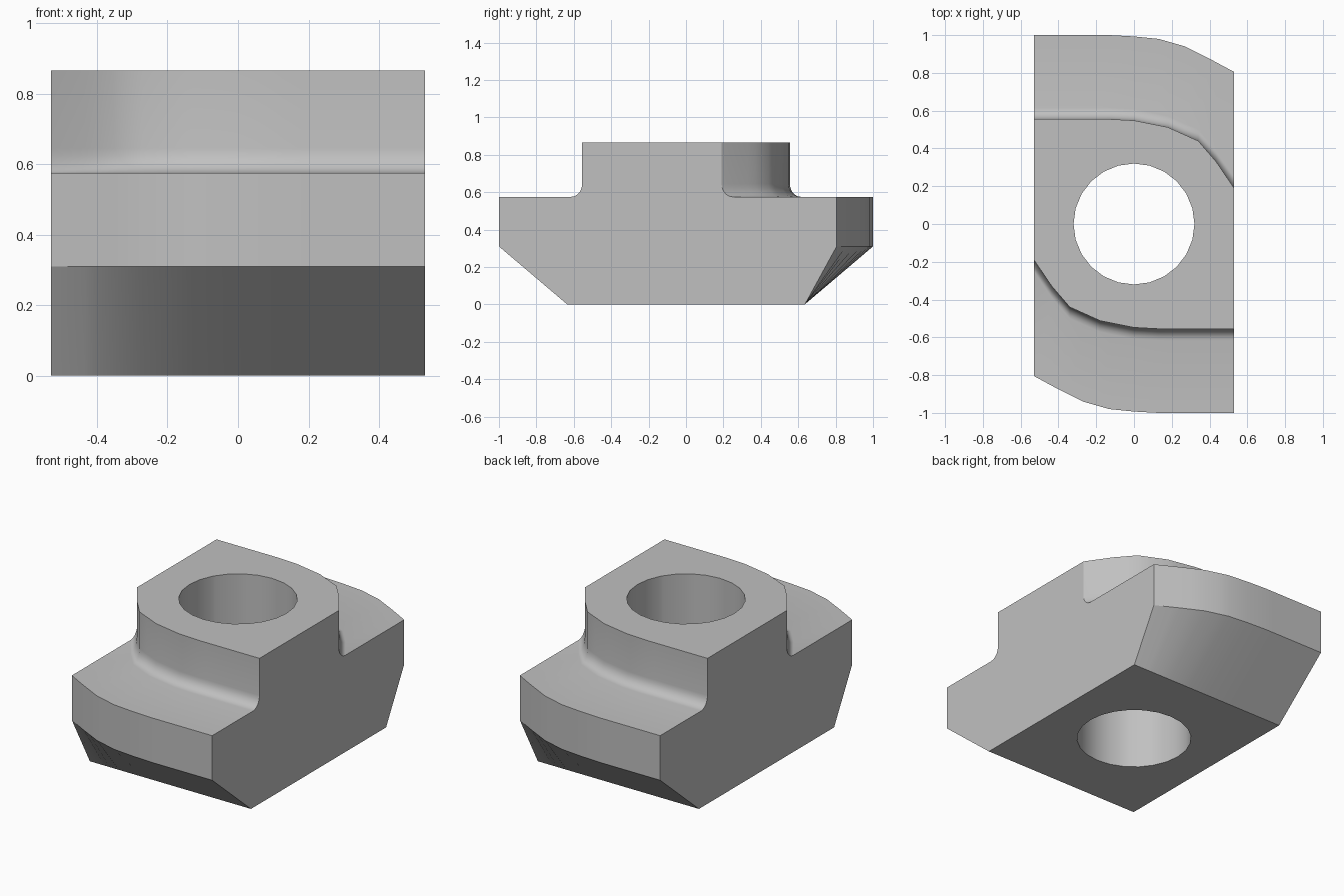
import bpy
import bmesh
import math

cube = bpy.data.objects.get("Cube")
if cube:
    bpy.data.objects.remove(cube, do_unlink=True)

HALF_WIDTH, HEIGHT = 0.53, 0.865
SHOULDER_Z, CHAMFER_Z, BOTTOM_Y = 0.575, 0.31, 0.635
FILLET_Y, FILLET_Z = 0.06, 0.07
HOLE_RADIUS = 0.32

# Plan outlines of the back edge: straight, then rounded towards +x
FLANGE = [(-HALF_WIDTH, 1), (-0.13, 1), (0, 0.993), (0.13, 0.98),
          (0.27, 0.94), (0.4, 0.875), (HALF_WIDTH, 0.805)]
NECK = [(-HALF_WIDTH, 0.555), (-0.13, 0.555), (0, 0.548), (0.18, 0.512),
        (0.34, 0.44), (0.435, 0.33), (HALF_WIDTH, 0.19)]


def outline(points, x):
    for (x0, y0), (x1, y1) in zip(points, points[1:]):
        if x <= x1:
            return y0 + (y1 - y0) * (x - x0) / (x1 - x0)
    return points[-1][1]


def half_section(x):
    """Back half of the cross-section, from the top down."""
    neck, flange = outline(NECK, x), outline(FLANGE, x)
    pts = [(neck, HEIGHT)]
    for i in range(6):
        a = math.pi / 2 * i / 5
        pts.append((neck + FILLET_Y * (1 - math.cos(a)),
                    SHOULDER_Z + FILLET_Z * (1 - math.sin(a))))
    return pts + [(flange, SHOULDER_Z), (flange, CHAMFER_Z), (BOTTOM_Y, 0)]


def section(x):
    front = [(-y, z) for y, z in reversed(half_section(-x))]
    return half_section(x) + front


# Nut body lofted across its width
stations = sorted({s * p[0] for p in FLANGE + NECK for s in (-1, 1)})
bm = bmesh.new()
rings = [[bm.verts.new((x, y, z)) for y, z in section(x)] for x in stations]
for a, b in zip(rings, rings[1:]):
    for i in range(len(a)):
        j = (i + 1) % len(a)
        bm.faces.new((a[i], a[j], b[j], b[i]))
bm.faces.new(rings[0])
bm.faces.new(rings[-1])
bmesh.ops.recalc_face_normals(bm, faces=bm.faces)
mesh = bpy.data.meshes.new("slot_nut_body")
bm.to_mesh(mesh)
bm.free()
body = bpy.data.objects.new("slot_nut_body", mesh)
bpy.context.collection.objects.link(body)

# Plain steel
steel = bpy.data.materials.new("grey steel")
steel.use_nodes = True
color = (0.53, 0.53, 0.53, 1)
steel.diffuse_color = color
steel.node_tree.nodes["Principled BSDF"].inputs["Base Color"].default_value = color
mesh.materials.append(steel)

# Round through hole
bpy.ops.mesh.primitive_cylinder_add(vertices=24, radius=HOLE_RADIUS, depth=2,
                                    location=(0, 0, HEIGHT / 2))
cutter = bpy.context.object
cutter.name = "hole_cutter"
cutter.data.materials.append(steel)
hole = body.modifiers.new("hole", "BOOLEAN")
hole.operation = "DIFFERENCE"
hole.solver = "EXACT"
hole.object = cutter

bpy.ops.object.select_all(action="DESELECT")
body.select_set(True)
bpy.context.view_layer.objects.active = body
bpy.ops.object.modifier_apply(modifier=hole.name)
bpy.data.objects.remove(cutter, do_unlink=True)
bpy.ops.object.shade_smooth_by_angle(angle=math.radians(30))
